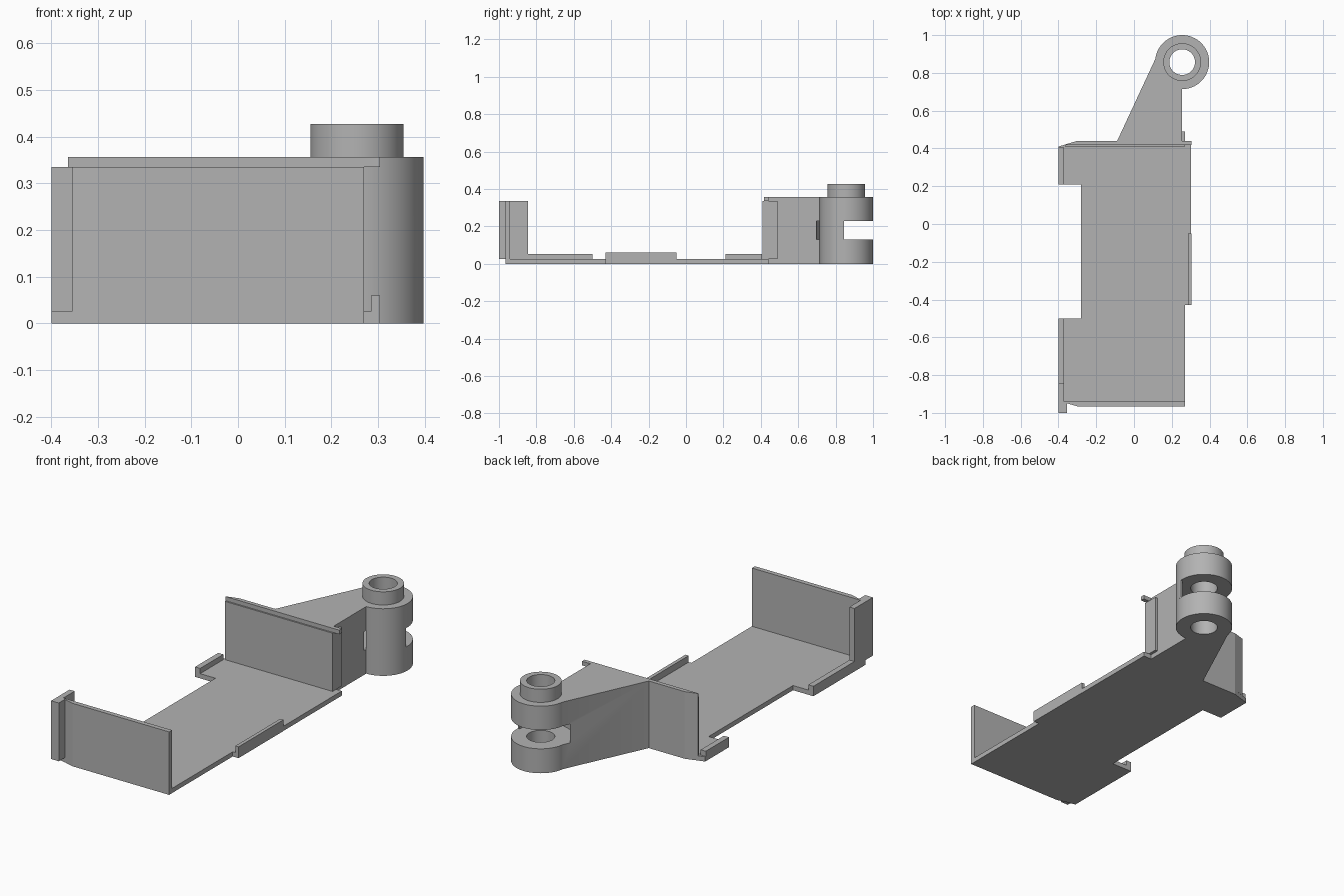
import bpy, bmesh, math
from math import cos, sin, radians

if "Cube" in bpy.data.objects:
    bpy.data.objects.remove(bpy.data.objects["Cube"], do_unlink=True)

GREY = (0.45, 0.45, 0.45, 1)
mat = bpy.data.materials.new("plain grey")
mat.use_nodes = True
mat.diffuse_color = GREY
mat.node_tree.nodes["Principled BSDF"].inputs["Base Color"].default_value = GREY


def prism(name, outline, z0, z1):
    """Extrude a closed plan outline from z0 to z1."""
    bm = bmesh.new()
    face = bm.faces.new([bm.verts.new((x, y, z0)) for x, y in outline])
    top = bmesh.ops.extrude_face_region(bm, geom=[face])["geom"]
    bmesh.ops.translate(bm, vec=(0, 0, z1 - z0),
                        verts=[v for v in top if isinstance(v, bmesh.types.BMVert)])
    bmesh.ops.recalc_face_normals(bm, faces=bm.faces)
    mesh = bpy.data.meshes.new(name)
    bm.to_mesh(mesh)
    bm.free()
    mesh.materials.append(mat)
    ob = bpy.data.objects.new(name, mesh)
    bpy.context.collection.objects.link(ob)
    return ob


def box(name, x0, x1, y0, y1, z0, z1):
    return prism(name, [(x0, y0), (x1, y0), (x1, y1), (x0, y1)], z0, z1)


PIVOT = (0.255, 0.857)


def arc(r, a0, a1, n):
    return [(PIVOT[0] + r * cos(radians(a0 + (a1 - a0) * i / n)),
             PIVOT[1] + r * sin(radians(a0 + (a1 - a0) * i / n))) for i in range(n + 1)]


def disc(name, r, z0, z1):
    return prism(name, arc(r, 0, 360, 64)[:-1], z0, z1)


def apply_boolean(ob, other, operation):
    mod = ob.modifiers.new(operation.lower(), "BOOLEAN")
    mod.object, mod.operation, mod.solver = other, operation, "EXACT"
    bpy.ops.object.select_all(action="DESELECT")
    bpy.context.view_layer.objects.active = ob
    ob.select_set(True)
    bpy.ops.object.modifier_apply(modifier=mod.name)
    bpy.data.objects.remove(other, do_unlink=True)


# Floor plate with the side notch and chamfered corners
FLOOR, WALL, TOP = 0.025, 0.335, 0.357
prism("floor_plate", [
    (-0.40, -0.94), (-0.35, -0.95), (-0.30, -0.965), (0.27, -0.965),
    (0.27, -0.43), (0.303, -0.43), (0.303, 0.44), (-0.30, 0.44),
    (-0.40, 0.41), (-0.40, 0.21), (-0.28, 0.21), (-0.28, -0.50), (-0.40, -0.50)], 0, FLOOR)

# Low lips along both sides
box("front_side_lip", -0.40, -0.37, -0.845, -0.50, FLOOR, 0.053)
box("back_side_lip", -0.40, -0.37, 0.21, 0.405, FLOOR, 0.053)
box("long_side_lip", 0.285, 0.304, -0.43, -0.05, 0, 0.06)

# Front wall and its corner post
prism("front_wall", [(-0.37, -0.945), (-0.30, -0.965), (0.27, -0.965),
                     (0.27, -0.94), (-0.37, -0.94)], FLOOR, WALL)
prism("front_post", [(-0.40, -1.0), (-0.355, -1.0), (-0.355, -0.945), (-0.37, -0.945),
                     (-0.37, -0.845), (-0.40, -0.845)], FLOOR, WALL)

# Back wall, its raised rim and corner post
prism("back_wall", [(-0.365, 0.41), (0.27, 0.41), (0.27, 0.44),
                    (-0.30, 0.44), (-0.365, 0.421)], FLOOR, WALL)
prism("back_wall_rim", [(-0.365, 0.418), (0.304, 0.418), (0.304, 0.44),
                        (-0.30, 0.44), (-0.365, 0.421)], WALL, TOP)
box("back_post", 0.255, 0.27, 0.41, 0.49, FLOOR, WALL)

# Hinge arm merged with its barrel and collar
arm = prism("hinge_arm", [(-0.09, 0.438), (0.255, 0.438), (0.255, 0.857), (0.118, 0.885)], 0, TOP)
apply_boolean(arm, disc("barrel", 0.143, 0, TOP), "UNION")
apply_boolean(arm, disc("collar", 0.10, TOP - 0.05, 0.427), "UNION")

# Knuckle slot and pin hole
apply_boolean(arm, disc("slot_cutter", 0.16, 0.13, 0.23), "DIFFERENCE")
apply_boolean(arm, disc("pin_hole_cutter", 0.068, -0.1, 0.6), "DIFFERENCE")
bpy.ops.object.shade_smooth_by_angle(angle=radians(30))

# Thin curved guard closing the front quarter of the slot
guard = prism("slot_guard", arc(0.143, -90, -5, 16) + arc(0.133, -5, -90, 16), 0.13, 0.23)
bpy.ops.object.select_all(action="DESELECT")
bpy.context.view_layer.objects.active = guard
guard.select_set(True)
bpy.ops.object.shade_smooth_by_angle(angle=radians(30))
